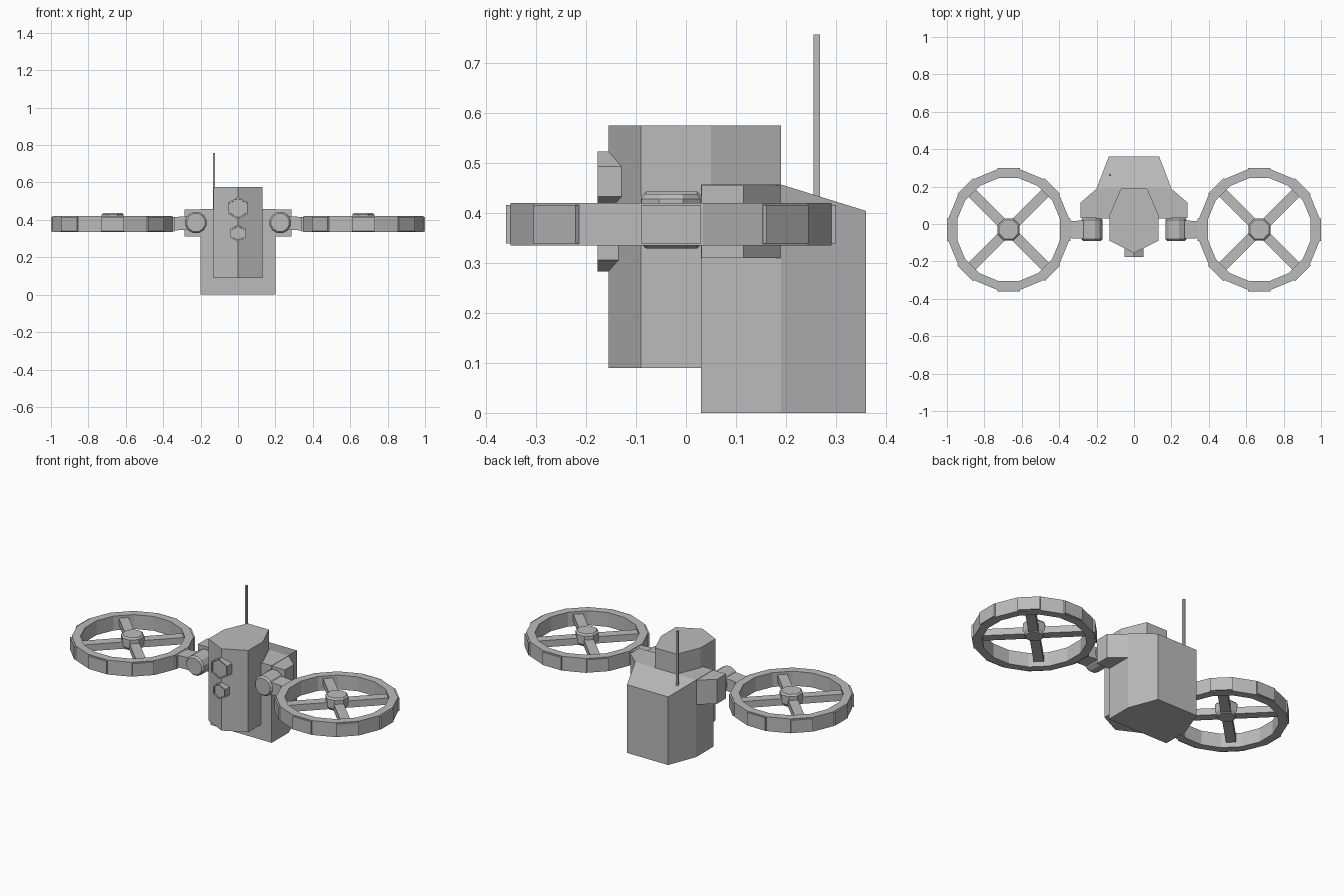
import bpy, bmesh, math
from mathutils import Vector, Matrix

if "Cube" in bpy.data.objects:
    bpy.data.objects.remove(bpy.data.objects["Cube"])

grey = bpy.data.materials.new("plain grey")
grey.diffuse_color = (0.5, 0.5, 0.5, 1)
grey.use_nodes = True
grey.node_tree.nodes["Principled BSDF"].inputs["Base Color"].default_value = grey.diffuse_color


def finish(name, bm):
    bmesh.ops.recalc_face_normals(bm, faces=bm.faces)
    me = bpy.data.meshes.new(name)
    bm.to_mesh(me)
    bm.free()
    me.materials.append(grey)
    ob = bpy.data.objects.new(name, me)
    bpy.context.collection.objects.link(ob)
    return ob


def prism_bm(pts, z0, z1, top=None):
    """Upright prism; top(y) may override the upper height."""
    bm = bmesh.new()
    lo = [bm.verts.new((x, y, z0)) for x, y in pts]
    hi = [bm.verts.new((x, y, top(y) if top else z1)) for x, y in pts]
    bm.faces.new(lo)
    n = len(pts)
    for i in range(n):
        j = (i + 1) % n
        bm.faces.new((lo[i], lo[j], hi[j], hi[i]))
    bmesh.ops.contextual_create(bm, geom=[e for e in bm.edges if e.is_boundary])
    bmesh.ops.connect_verts_nonplanar(bm, angle_limit=0.01, faces=bm.faces[:])
    bmesh.ops.recalc_face_normals(bm, faces=bm.faces)
    return bm


def mirrored(half):
    return half + [(-x, y) for x, y in reversed(half) if abs(x) > 1e-6]


def ngon(r, n, turn=0.0, cx=0.0, cy=0.0):
    return [(cx + r * math.cos(turn + 2 * math.pi * i / n),
             cy + r * math.sin(turn + 2 * math.pi * i / n)) for i in range(n)]


def hull(name, pts):
    bm = bmesh.new()
    for p in pts:
        bm.verts.new(p)
    bmesh.ops.convex_hull(bm, input=bm.verts)
    bmesh.ops.dissolve_limit(bm, angle_limit=0.01, verts=bm.verts, edges=bm.edges)
    return finish(name, bm)


# Head column with pointed front
finish("front_body", prism_bm(mirrored([(0, -0.155), (0.13, -0.09), (0.13, 0.05), (0.07, 0.19)]), 0.09, 0.575))

# Rear pack with sloping top
finish("back_pack", prism_bm(mirrored([(0.2, 0.03), (0.2, 0.19), (0.135, 0.36)]), 0, 0,
                             top=lambda y: 0.457 - max(0, y - 0.19) * 0.31))

# Antenna
finish("antenna", prism_bm(ngon(0.009, 4, math.pi / 4, -0.128, 0.262), 0.40, 0.757))

# Hexagonal eyes with slightly sunken lenses
for name, z, r in (("upper_eye", 0.463, 0.06), ("lower_eye", 0.329, 0.046)):
    bm = prism_bm(ngon(r, 6, math.pi / 2), 0.09, 0.177)
    front = [f for f in bm.faces if f.normal.z > 0.9]
    bmesh.ops.inset_region(bm, faces=front, thickness=0.008)
    bmesh.ops.inset_region(bm, faces=front, thickness=0.001, depth=-0.006)
    bm.transform(Matrix.Translation((0, 0, z)) @ Matrix.Rotation(math.pi / 2, 4, 'X'))
    finish(name, bm)

CX, CY = 0.67, -0.03
for s, side in ((1, "right"), (-1, "left")):
    # Shoulder block on the pack
    finish(side + "_shoulder", prism_bm([(s * x, y) for x, y in (
        (0.18, 0.031), (0.285, 0.031), (0.285, 0.115), (0.2, 0.189), (0.18, 0.189))], 0.31, 0.455))

    # Pivot drum, axis along y, bevelled ends
    drum = []
    for y, r in ((-0.09, 0.05), (-0.08, 0.059), (0.022, 0.059), (0.032, 0.05)):
        drum += [(s * 0.225 + a, y, 0.386 + b) for a, b in ngon(r, 12, math.pi / 12)]
    hull(side + "_pivot", drum)

    # Arm and its flared foot on the ring
    hull(side + "_arm", [(s * x, CY + d * w, z) for d in (-1, 1) for x, w, z in (
        (0.24, 0.05, 0.35), (0.24, 0.05, 0.422), (0.36, 0.045, 0.342), (0.36, 0.045, 0.414))])
    hull(side + "_arm_foot", [(s * x, CY + d * w, z) for d in (-1, 1) for x, w in (
        (0.34, 0.045), (0.362, 0.062)) for z in (0.342, 0.414)])

    # Sixteen-sided ring, raised plates on every second side
    k = math.cos(math.pi / 16)
    bm = bmesh.new()
    loops = [[bm.verts.new((x, y, z)) for x, y in ngon(r / k, 16, math.pi / 16, s * CX, CY)]
             for r, z in ((0.321, 0.335), (0.321, 0.42), (0.275, 0.42), (0.275, 0.335))]
    plates = []
    for a in range(4):
        for i in range(16):
            j, b = (i + 1) % 16, (a + 1) % 4
            f = bm.faces.new((loops[a][i], loops[a][j], loops[b][j], loops[b][i]))
            if a == 0 and i % 2:
                plates.append(f)
    bmesh.ops.recalc_face_normals(bm, faces=bm.faces)
    bmesh.ops.inset_individual(bm, faces=plates, thickness=0.005)
    bmesh.ops.inset_individual(bm, faces=plates, thickness=0.001, depth=0.009)
    finish(side + "_rotor_ring", bm)

    # Diagonal spokes
    for n in range(2):
        bm = prism_bm([(-0.285, -0.027), (0.285, -0.027), (0.285, 0.027), (-0.285, 0.027)], 0.365, 0.405)
        bm.transform(Matrix.Translation((s * CX, CY, 0)) @ Matrix.Rotation(math.pi / 4 + n * math.pi / 2, 4, 'Z'))
        finish(f"{side}_spoke_{n + 1}", bm)

    # Octagonal hub with bevelled top
    hub = []
    for z, r in ((0.36, 0.05), (0.38, 0.064), (0.428, 0.064), (0.438, 0.055)):
        hub += [(x, y, z) for x, y in ngon(r, 8, math.pi / 8, s * CX, CY)]
    hull(side + "_hub", hub)
